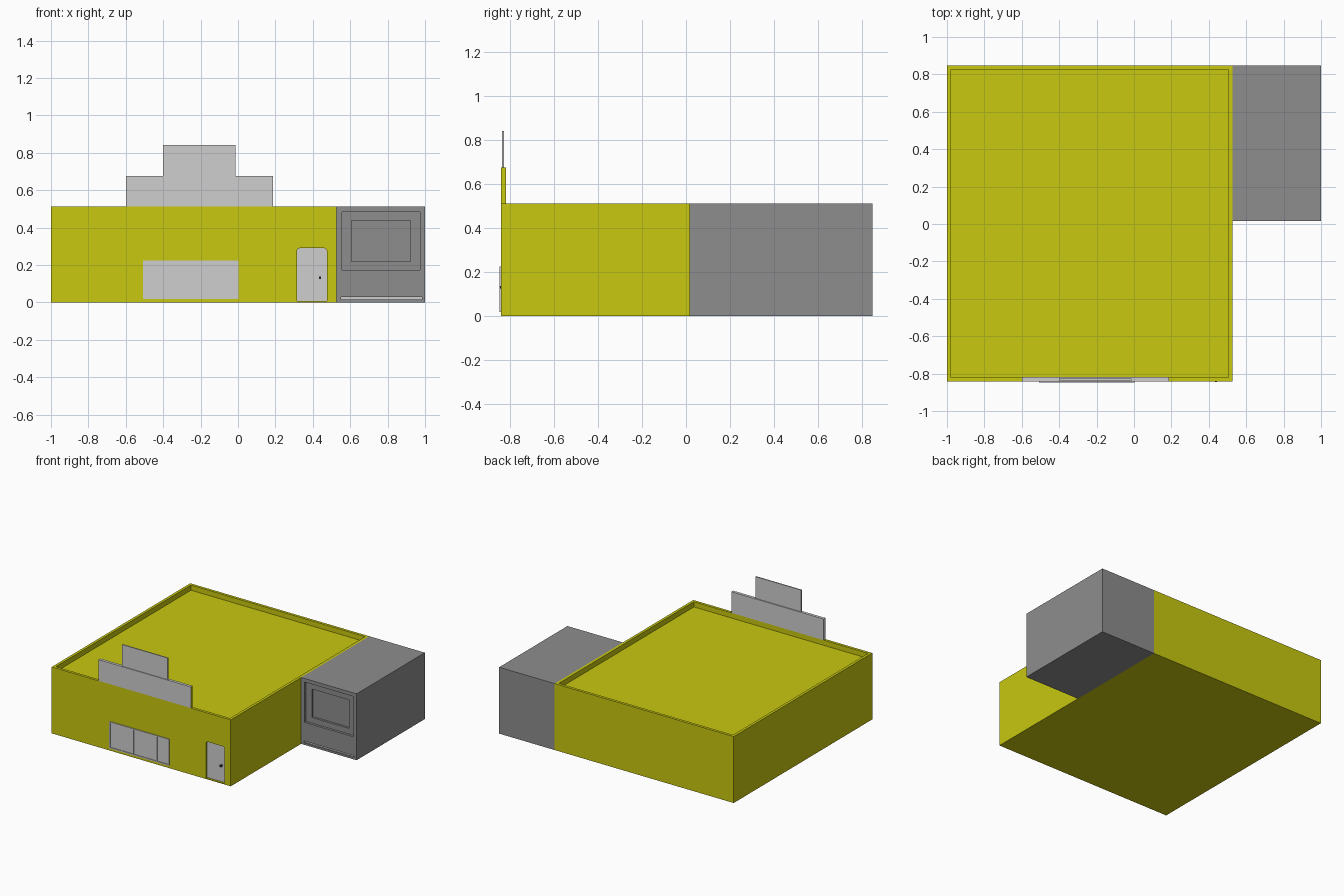
import bpy, bmesh, math

if "Cube" in bpy.data.objects:
    bpy.data.objects.remove(bpy.data.objects["Cube"])


def material(name, r, g, b):
    m = bpy.data.materials.new(name)
    m.diffuse_color = (r, g, b, 1)
    m.use_nodes = True
    m.node_tree.nodes["Principled BSDF"].inputs["Base Color"].default_value = m.diffuse_color
    return m


YELLOW = material("yellow_wall", 0.58, 0.58, 0.005)
GREY = material("grey_wall", 0.27, 0.27, 0.27)
LIGHT = material("light_grey", 0.62, 0.62, 0.62)
DARK = material("dark_metal", 0.05, 0.05, 0.05)

FRONT, BACK, HEIGHT = -0.841, 0.847, 0.512
SPLIT = 0.527          # where the main block meets the annex
ANNEX_FRONT = 0.016


def prism(name, profile, y0, y1, mat):
    """Extrude an x-z outline from y0 to y1."""
    bm = bmesh.new()
    face = bm.faces.new([bm.verts.new((x, y0, z)) for x, z in profile])
    new = bmesh.ops.extrude_face_region(bm, geom=[face])["geom"]
    bmesh.ops.translate(bm, vec=(0, y1 - y0, 0),
                        verts=[v for v in new if isinstance(v, bmesh.types.BMVert)])
    bmesh.ops.recalc_face_normals(bm, faces=bm.faces)
    mesh = bpy.data.meshes.new(name)
    bm.to_mesh(mesh)
    bm.free()
    mesh.materials.append(mat)
    ob = bpy.data.objects.new(name, mesh)
    bpy.context.collection.objects.link(ob)
    return ob


def box(name, x0, x1, y0, y1, z0, z1, mat):
    return prism(name, [(x0, z0), (x1, z0), (x1, z1), (x0, z1)], y0, y1, mat)


def carve(target, cutter):
    """Subtract the cutter from the target, then remove it."""
    cutter.hide_render = True
    mod = target.modifiers.new("carve", 'BOOLEAN')
    mod.operation, mod.solver, mod.object = 'DIFFERENCE', 'EXACT', cutter
    bpy.context.view_layer.objects.active = target
    bpy.ops.object.modifier_apply(modifier=mod.name)
    bpy.data.objects.remove(cutter)


# Main block with sunken roof behind a low parapet
main = box("main_block", -1, SPLIT, FRONT, BACK, 0, HEIGHT, YELLOW)
carve(main, box("roof_cutter", -0.979, SPLIT - 0.021, FRONT + 0.021, BACK - 0.021,
                HEIGHT - 0.04, HEIGHT + 0.1, YELLOW))

# Recessed door with rounded top corners
dx0, dx1, dz0, dz1, r = 0.315, 0.475, 0.006, 0.29, 0.016
outline = [(dx0, dz0), (dx1, dz0)]
for cx, start in ((dx1 - r, 0), (dx0 + r, 90)):
    for i in range(5):
        a = math.radians(start + i * 22.5)
        outline.append((cx + r * math.cos(a), dz1 - r + r * math.sin(a)))
carve(main, prism("door_cutter", outline, FRONT - 0.05, FRONT + 0.018, YELLOW))
prism("door", outline, FRONT + 0.016, FRONT + 0.022, LIGHT)
box("door_handle", 0.433, 0.445, FRONT - 0.004, FRONT + 0.018, 0.126, 0.138, DARK)

# Shop window: glass plate, frame rails and mullions
wx0, wx1, wz0, wz1, t = -0.507, 0.003, 0.019, 0.225, 0.009
wy = FRONT - 0.006
box("window_glass", wx0 + t, wx1 - t, FRONT - 0.001, FRONT + 0.004, wz0 + t, wz1 - t, LIGHT)
for name, z in (("window_sill", wz0), ("window_head", wz1 - t)):
    box(name, wx0, wx1, wy, FRONT + 0.004, z, z + t, LIGHT)
for i in range(6):
    x = wx0 + (wx1 - wx0 - t) * i / 5
    box(f"window_mullion_{i}", x, x + t, wy, FRONT + 0.004, wz0 + t, wz1 - t, LIGHT)

# Stepped sign boards above the front wall
lower = box("lower_sign_board", -0.6, 0.187, FRONT, FRONT + 0.022, HEIGHT, 0.675, LIGHT)
lower.data.materials.append(YELLOW)
for p in lower.data.polygons:
    if p.normal.x > 0.5:
        p.material_index = 1
box("upper_sign_board", -0.402, -0.014, FRONT + 0.005, FRONT + 0.014, 0.675, 0.842, LIGHT)

# Grey annex with a twice-stepped recess and a low slot
annex = box("annex", SPLIT, 1, ANNEX_FRONT, BACK, 0, HEIGHT, GREY)
for x0, x1, z0, z1, depth in ((0.555, 0.972, 0.174, 0.484, 0.018),
                              (0.606, 0.921, 0.218, 0.437, 0.034),
                              (0.55, 0.983, 0.015, 0.029, 0.012)):
    carve(annex, box("annex_cutter", x0, x1, ANNEX_FRONT - 0.05, ANNEX_FRONT + depth,
                     z0, z1, GREY))
box("slot_strip", 0.55, 0.983, ANNEX_FRONT + 0.01, ANNEX_FRONT + 0.016, 0.015, 0.029, LIGHT)
